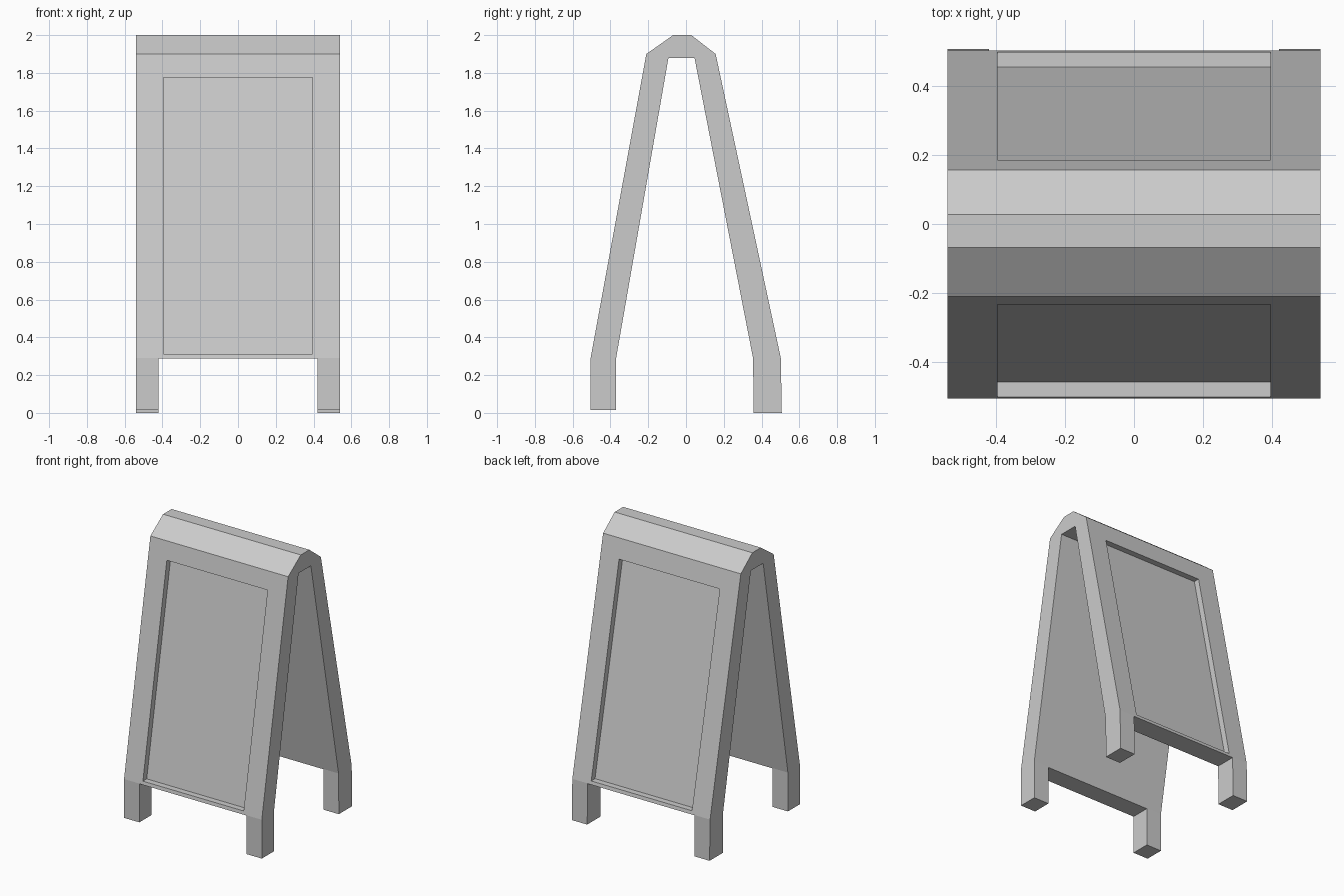
import bpy
import bmesh

if "Cube" in bpy.data.objects:
    bpy.data.objects.remove(bpy.data.objects["Cube"])

HALF_W = 0.54      # half width of the board
LEG_IN = 0.42      # inner side of the legs
PANEL_W = 0.395    # half width of the recessed panels
DEPTH = 0.043      # panel recess depth


def prism(name, profile, half_width):
    """Extrude a (y, z) outline symmetrically along x."""
    bm = bmesh.new()
    face = bm.faces.new([bm.verts.new((-half_width, y, z)) for y, z in profile])
    ext = bmesh.ops.extrude_face_region(bm, geom=[face])
    moved = [v for v in ext["geom"] if isinstance(v, bmesh.types.BMVert)]
    bmesh.ops.translate(bm, verts=moved, vec=(2 * half_width, 0, 0))
    bmesh.ops.recalc_face_normals(bm, faces=bm.faces)
    mesh = bpy.data.meshes.new(name)
    bm.to_mesh(mesh)
    bm.free()
    obj = bpy.data.objects.new(name, mesh)
    bpy.context.collection.objects.link(obj)
    return obj


def carve(target, cutter):
    """Cut one shape out of another and discard the cutter."""
    cutter.hide_render = True
    mod = target.modifiers.new("cut", 'BOOLEAN')
    mod.operation = 'DIFFERENCE'
    mod.solver = 'EXACT'
    mod.object = cutter
    bpy.context.view_layer.objects.active = target
    bpy.ops.object.modifier_apply(modifier=mod.name)
    bpy.data.objects.remove(cutter, do_unlink=True)


def lerp_y(low, high, z):
    return low[0] + (high[0] - low[0]) * (z - low[1]) / (high[1] - low[1])


# Knees and shoulders of the two sloping sides
front = ((-0.505, 0.29), (-0.21, 1.90))
back = ((0.502, 0.29), (0.157, 1.90))

# Folded A-frame with bevelled top
board = prism("sandwich_board", [
    (-0.505, 0.015), *front, (-0.068, 2.0), (0.028, 2.0),
    back[1], back[0], (0.507, 0.0),
    (0.358, 0.0), (0.355, 0.29), (0.045, 1.88),
    (-0.093, 1.88), (-0.37, 0.29), (-0.37, 0.015)], HALF_W)

# Opening between the legs
carve(board, prism("leg_gap", [(-1, -0.2), (1, -0.2), (1, 0.288), (-1, 0.288)], LEG_IN))

# Recessed panel on each sloping side
for (low, high), side, top in ((front, -1, 1.775), (back, 1, 1.765)):
    z0 = 0.312
    floor_low = lerp_y(low, high, z0) - side * DEPTH
    floor_high = lerp_y(low, high, top) - side * DEPTH
    carve(board, prism("panel_recess", [
        (floor_low, z0), (floor_high, top), (side, top), (side, z0)], PANEL_W))
